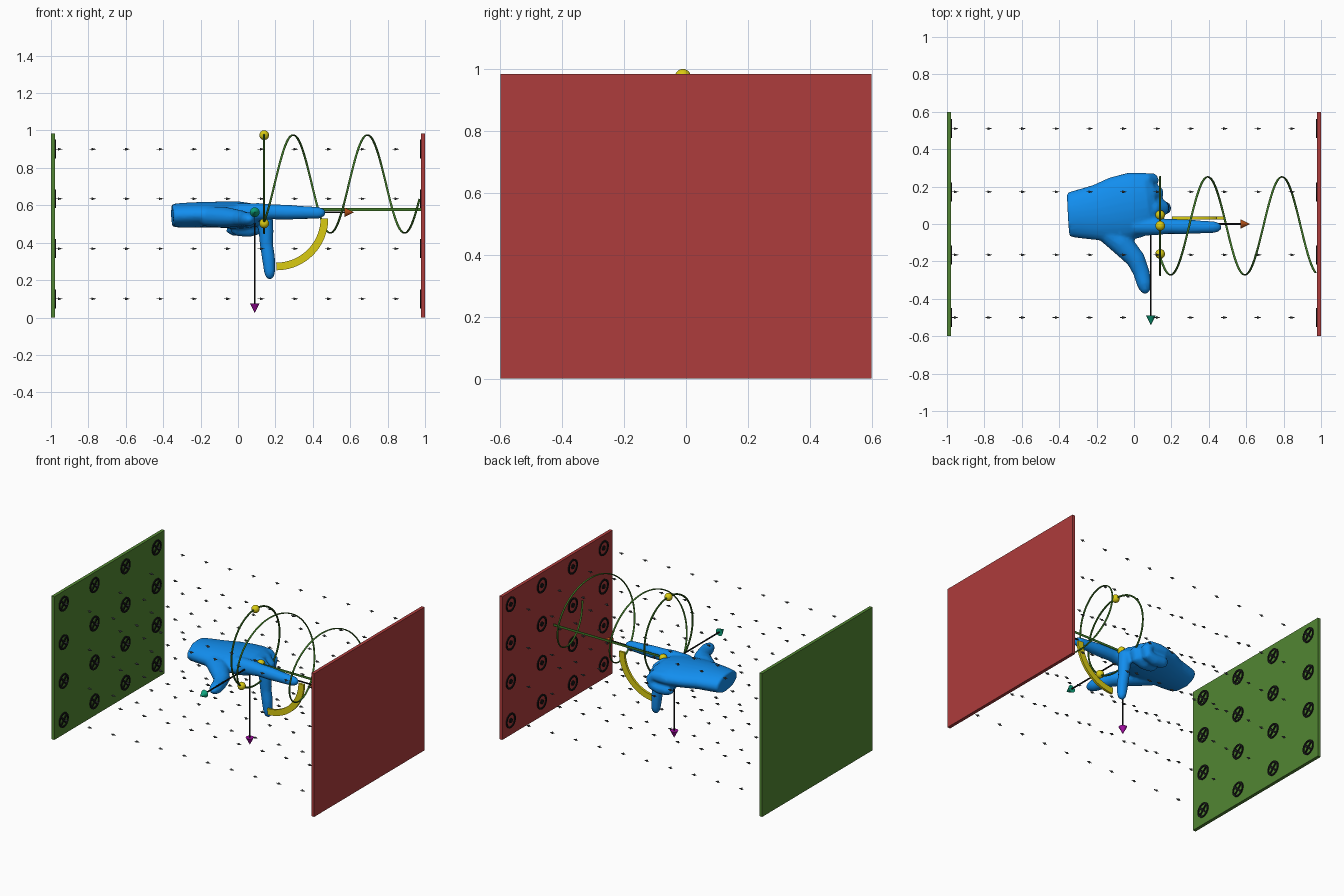
import bpy, bmesh
from math import sin, cos, pi, sqrt
from mathutils import Vector

if "Cube" in bpy.data.objects:
    bpy.data.objects.remove(bpy.data.objects["Cube"])

MATS = {}
COLORS = {
    "red": (0.42, 0.045, 0.045), "green": (0.085, 0.24, 0.033), "path_green": (0.05, 0.19, 0.02),
    "blue": (0.006, 0.27, 0.86), "yellow": (0.70, 0.60, 0.006), "orange": (0.57, 0.10, 0.01),
    "teal": (0.004, 0.38, 0.21), "magenta": (0.40, 0.004, 0.40), "black": (0.008, 0.008, 0.008),
    "grey": (0.08, 0.09, 0.09),
}


def material(name):
    if name not in MATS:
        MATS[name] = bpy.data.materials.new(name)
        MATS[name].diffuse_color = (*COLORS[name], 1)
    return MATS[name]


def tube(bm, pts, ref, n=12, closed=False):
    """Loft elliptical rings along points (x, y, z, radius along ref, other radius)."""
    ref, rings, count = Vector(ref), [], len(pts)
    ps = [Vector(p[:3]) for p in pts]
    for i, p in enumerate(pts):
        lo, hi = (i - 1, (i + 1) % count) if closed else (max(i - 1, 0), min(i + 1, count - 1))
        t = (ps[hi] - ps[lo]).normalized()
        u = (ref - t * ref.dot(t)).normalized()
        v = t.cross(u)
        a, b = p[3], p[-1]
        ang = [(k + 0.5) * 2 * pi / n for k in range(n)]
        rings.append([bm.verts.new(ps[i] + u * a * cos(w) + v * b * sin(w)) for w in ang])
    for i in range(count if closed else count - 1):
        r, s = rings[i], rings[(i + 1) % count]
        for k in range(n):
            j = (k + 1) % n
            bm.faces.new((r[k], r[j], s[j], s[k]))
    if not closed:
        bm.faces.new(rings[0][::-1])
        bm.faces.new(rings[-1])


def finish(bm, name, color, smooth=False):
    bmesh.ops.recalc_face_normals(bm, faces=bm.faces)
    me = bpy.data.meshes.new(name)
    bm.to_mesh(me)
    bm.free()
    ob = bpy.data.objects.new(name, me)
    bpy.context.collection.objects.link(ob)
    me.materials.append(material(color))
    if smooth:
        bpy.ops.object.select_all(action='DESELECT')
        ob.select_set(True)
        bpy.context.view_layer.objects.active = ob
        bpy.ops.object.shade_smooth_by_angle()
    return ob


def single(name, color, pts, ref, n=12, closed=False, smooth=False):
    bm = bmesh.new()
    tube(bm, pts, ref, n, closed)
    return finish(bm, name, color, smooth)


X, Y, Z = (1, 0, 0), (0, 1, 0), (0, 0, 1)
R2 = sqrt(2)
ROWS_Y = (-0.5, -0.165, 0.172, 0.51)
ROWS_Z = (0.10, 0.368, 0.635, 0.90)

# end plates
for name, color, x0, x1 in (("green_plate", "green", -1, -0.978), ("red_plate", "red", 0.978, 1)):
    single(name, color, [(x, 0, 0.4925, 0.6 * R2, 0.4925 * R2) for x in (x0, x1)], Y, 4)

# crossed circles on the green plate, dotted circles on the red plate
cross, dots, field = bmesh.new(), bmesh.new(), bmesh.new()
for y in ROWS_Y:
    for z in ROWS_Z:
        for bm, x in ((cross, -0.976), (dots, 0.976)):
            tube(bm, [(x, y + 0.045 * cos(k * pi / 12), z + 0.045 * sin(k * pi / 12), 0.005, 0.008)
                      for k in range(24)], X, 4, True)
        for s in (-1, 1):
            d = 0.03
            tube(cross, [(-0.976, y - d, z - s * d, 0.005, 0.008),
                         (-0.976, y + d, z + s * d, 0.005, 0.008)], X, 4)
        tube(dots, [(0.972, y, z, 0.016), (0.98, y, z, 0.016)], Y, 12)
        # small field arrows between the plates
        for i in range(11):
            c = -0.957 + 0.18 * i
            tube(field, [(c - 0.018, y, z, 0.002), (c, y, z, 0.002)], Y, 6)
            tube(field, [(c - 0.006, y, z, 0.008), (c + 0.018, y, z, 0.0005)], Y, 8)
finish(cross, "crossed_circles", "black")
finish(dots, "dotted_circles", "black")
finish(field, "field_arrows", "grey")

# three direction arrows from the hand
START = Vector((0.09, 0, 0.563))
for name, color, d, length, ref in (("forward_arrow", "orange", X, 0.53, Y),
                                    ("side_arrow", "teal", (0, -1, 0), 0.54, X),
                                    ("down_arrow", "magenta", (0, 0, -1), 0.538, X)):
    neck, tip = START + Vector(d) * (length - 0.05), START + Vector(d) * length
    single(name + "_shaft", "black", [(*START, 0.005), (*neck, 0.005)], ref, 10)
    single(name + "_head", color, [(*neck, 0.026), (*tip, 0.0005)], ref, 16, smooth=True)

# particle paths: circle, helix and straight line
R, CY, CZ = 0.262, -0.01, 0.714
single("circle_path", "path_green",
       [(0.14, CY + R * sin(k * pi / 32), CZ + R * cos(k * pi / 32), 0.006) for k in range(64)],
       X, 8, True, True)
helix = []
for k in range(121):
    x = 0.14 + 0.83 * k / 120
    w = 2 * pi * (x - 0.295) / 0.397
    helix.append((x, CY + R * sin(w), CZ + R * cos(w), 0.006, 0.004))
single("helix_path", "path_green", helix, X, 8, smooth=True)
single("straight_path", "path_green", [(x, 0.04, 0.578, 0.0015, 0.011) for x in (0.14, 0.978)], Y, 4)

# particles
for name, y, z in (("circle_particle", -0.01, 0.975), ("helix_particle", -0.16, 0.503),
                   ("straight_particle", 0.048, 0.578)):
    bm = bmesh.new()
    bmesh.ops.create_uvsphere(bm, u_segments=20, v_segments=12, radius=0.026)
    bmesh.ops.translate(bm, verts=bm.verts, vec=(0.14, y, z))
    finish(bm, name, "yellow", True)

# flat angle arc between the fingers
arc = [(0.205 + 0.257 * cos(k * pi / 48), 0.033, 0.53 - 0.257 * sin(k * pi / 48), 0.011, 0.029)
       for k in range(25)]
single("angle_arc", "yellow", arc, Y, 4)

# hand: palm, thumb and fingers fused into one skin
hand = bmesh.new()
palm = [(-0.352, 0.050, 0.545, 0.118, 0.062), (-0.30, 0.053, 0.547, 0.130, 0.066),
        (-0.20, 0.060, 0.550, 0.150, 0.068), (-0.10, 0.080, 0.550, 0.172, 0.070),
        (0.0, 0.100, 0.547, 0.178, 0.074), (0.07, 0.112, 0.545, 0.165, 0.066),
        (0.11, 0.115, 0.540, 0.125, 0.045)]
tube(hand, palm, Y, 24)
thumb = [(-0.17, -0.02, 0.54, 0.055, 0.06), (-0.07, -0.10, 0.535, 0.057, 0.065),
         (0.01, -0.19, 0.53, 0.045, 0.052), (0.04, -0.26, 0.525, 0.040, 0.045),
         (0.055, -0.32, 0.525, 0.038, 0.041), (0.06, -0.353, 0.525, 0.028, 0.03),
         (0.062, -0.372, 0.525, 0.012, 0.013)]
tube(hand, thumb, Z)
index = [(0.0, -0.012, 0.56, 0.052), (0.12, -0.013, 0.565, 0.048), (0.18, -0.013, 0.565, 0.041),
         (0.26, -0.014, 0.563, 0.041), (0.36, -0.016, 0.561, 0.035), (0.43, -0.017, 0.56, 0.032),
         (0.455, -0.017, 0.56, 0.024), (0.469, -0.017, 0.56, 0.01)]
middle = [(0.03, 0.085, 0.55, 0.05), (0.11, 0.085, 0.55, 0.048), (0.145, 0.085, 0.52, 0.046),
          (0.150, 0.085, 0.46, 0.041), (0.152, 0.085, 0.39, 0.036), (0.163, 0.085, 0.32, 0.036),
          (0.169, 0.085, 0.245, 0.031), (0.170, 0.085, 0.22, 0.024), (0.170, 0.085, 0.204, 0.01)]
tube(hand, index, Y)
tube(hand, middle, Y)
for y, dx, r in ((0.165, 0.0, 0.041), (0.235, -0.025, 0.038)):
    curl = [(0.02, 0.555), (0.095, 0.55), (0.122, 0.52), (0.115, 0.485), (0.06, 0.47), (0.0, 0.475), (-0.03, 0.485)]
    tube(hand, [(x + dx, y, z, r * (0.75 if i == 6 else 1)) for i, (x, z) in enumerate(curl)], Y)
ob = finish(hand, "pointing_hand", "blue")
skin = ob.modifiers.new("fuse", 'REMESH')
skin.mode, skin.voxel_size, skin.use_smooth_shade = 'VOXEL', 0.01, True
soft = ob.modifiers.new("soften", 'SMOOTH')
soft.factor, soft.iterations = 0.5, 4
ob.modifiers.new("reduce", 'DECIMATE').ratio = 0.4

for m in bpy.data.materials:
    if m.users and not m.is_grease_pencil:
        m.use_nodes = True
        m.node_tree.nodes["Principled BSDF"].inputs["Base Color"].default_value = m.diffuse_color
